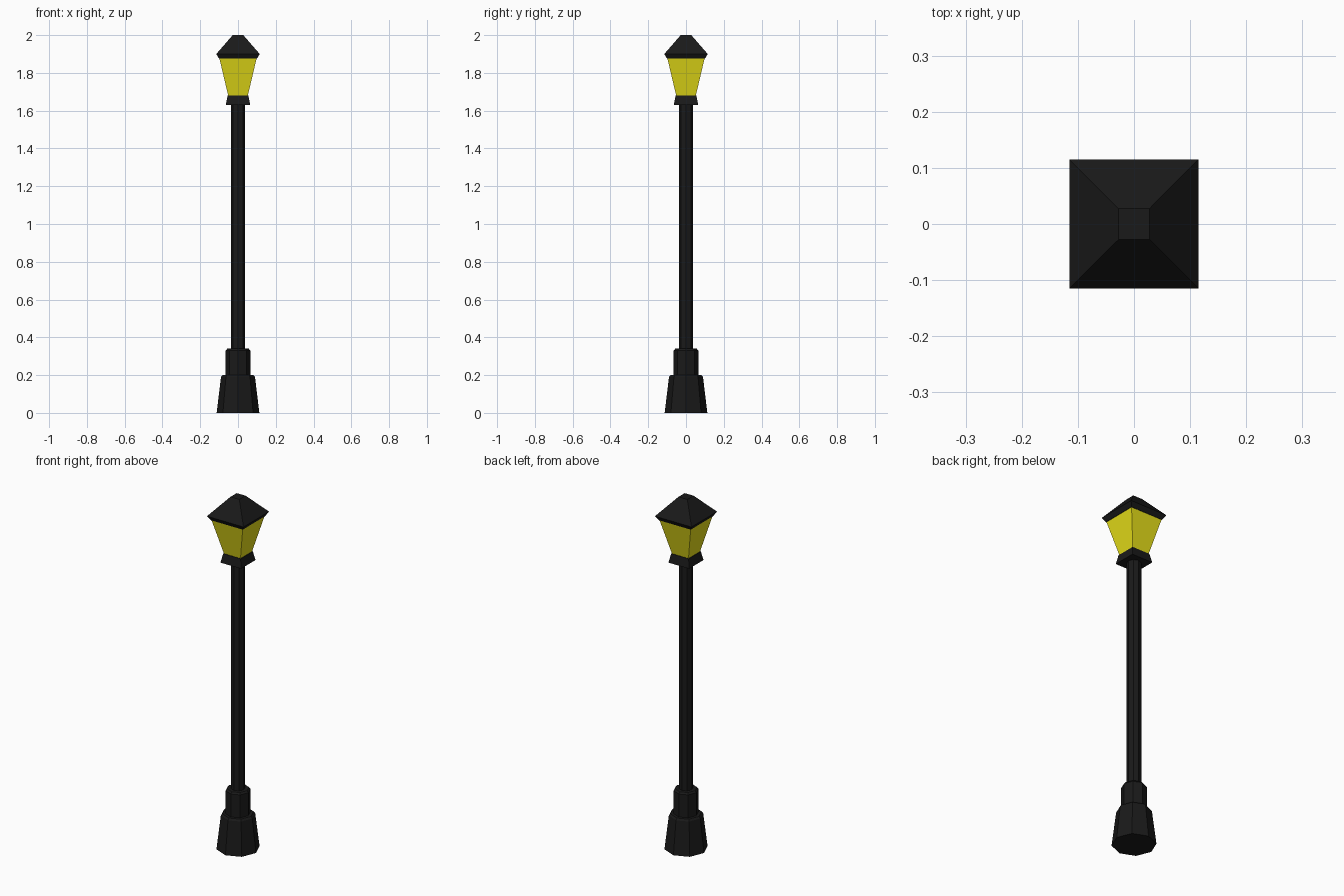
import bpy, bmesh
from math import cos, sin, pi

if "Cube" in bpy.data.objects:
    bpy.data.objects.remove(bpy.data.objects["Cube"])


def material(name, color):
    m = bpy.data.materials.new(name)
    m.diffuse_color = color
    m.use_nodes = True
    m.node_tree.nodes["Principled BSDF"].inputs["Base Color"].default_value = m.diffuse_color
    return m


black = material("black_iron", (0.01, 0.01, 0.01, 1))
yellow = material("yellow_glass", (0.8, 0.74, 0.01, 1))


def stack(name, sides, profile, mat):
    """Closed faceted solid from (half width, z) rings; squares are axis aligned."""
    bm = bmesh.new()
    turn = pi / 4 if sides == 4 else 0
    grow = 2 ** 0.5 if sides == 4 else 1
    rings = []
    for half, z in profile:
        r = half * grow
        rings.append([bm.verts.new((r * cos(turn + 2 * pi * i / sides),
                                    r * sin(turn + 2 * pi * i / sides), z))
                      for i in range(sides)])
    for low, high in zip(rings, rings[1:]):
        for i in range(sides):
            j = (i + 1) % sides
            bm.faces.new((low[i], low[j], high[j], high[i]))
    bm.faces.new(rings[0][::-1])
    bm.faces.new(rings[-1])
    mesh = bpy.data.meshes.new(name)
    bm.to_mesh(mesh)
    bm.free()
    mesh.materials.append(mat)
    obj = bpy.data.objects.new(name, mesh)
    bpy.context.collection.objects.link(obj)
    return obj


# Octagonal foot, plinth and pole
stack("foot", 8, [(0.113, 0), (0.09, 0.19), (0.082, 0.2)], black)
stack("plinth", 8, [(0.065, 0.2), (0.065, 0.33), (0.057, 0.34)], black)
stack("pole", 8, [(0.037, 0.34), (0.037, 1.63)], black)

# Square lantern: collar, flared glass and roof
stack("collar", 4, [(0.065, 1.63), (0.055, 1.68)], black)
stack("glass", 4, [(0.052, 1.68), (0.098, 1.875)], yellow)
stack("roof", 4, [(0.1, 1.875), (0.115, 1.9), (0.028, 2.0)], black)
